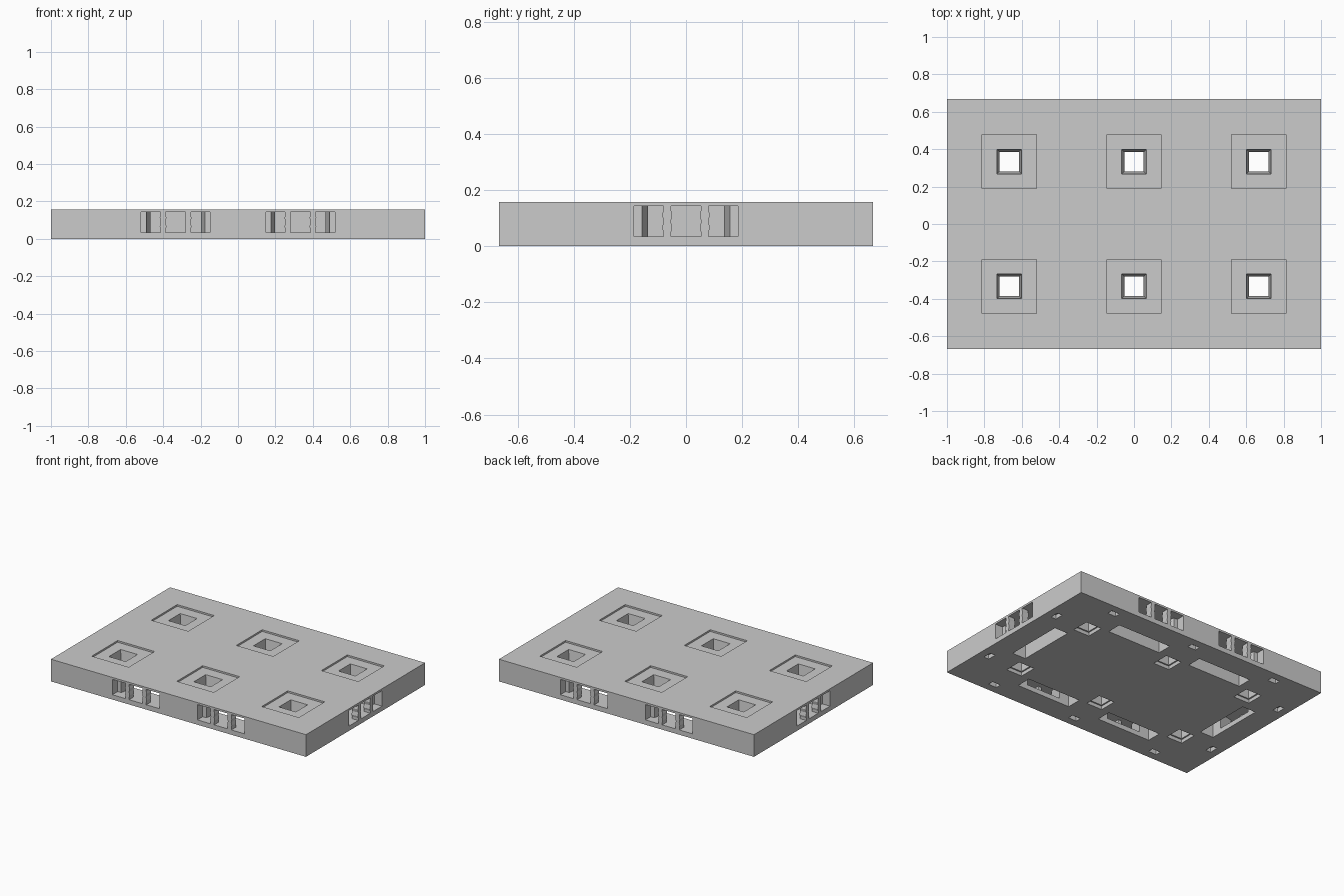
import bpy, bmesh, math
from mathutils import Matrix

cube = bpy.data.objects.get("Cube")
if cube:
    bpy.data.objects.remove(cube)

HX, HY, TOP = 1.0, 0.667, 0.157
UNIT = 0.667
FLOOR, CEIL = 0.034, 0.143      # clip channel heights

stone = bpy.data.materials.new("stone_grey")
stone.use_nodes = True
stone.diffuse_color = (0.6, 0.6, 0.6, 1)
stone.node_tree.nodes["Principled BSDF"].inputs["Base Color"].default_value = (0.6, 0.6, 0.6, 1)


def loft(bm, rings, place):
    """Closed solid through rings, each a list of (x, y, z) points."""
    loops = [[bm.verts.new(place @ Matrix.Translation(p).translation) for p in ring] for ring in rings]
    bm.faces.new(loops[0])
    bm.faces.new(loops[-1])
    n = len(loops[0])
    for a, b in zip(loops, loops[1:]):
        for i in range(n):
            bm.faces.new((a[i], a[(i + 1) % n], b[(i + 1) % n], b[i]))


def rect(hx, hy, z):
    return [(-hx, -hy, z), (hx, -hy, z), (hx, hy, z), (-hx, hy, z)]


def finish(name, bm):
    bmesh.ops.recalc_face_normals(bm, faces=bm.faces)
    mesh = bpy.data.meshes.new(name)
    bm.to_mesh(mesh)
    bm.free()
    mesh.materials.append(stone)
    ob = bpy.data.objects.new(name, mesh)
    bpy.context.collection.objects.link(ob)
    return ob


def build(name, rings, places):
    bm = bmesh.new()
    for place in places:
        loft(bm, rings, place)
    return finish(name, bm)


def edge_place(angle, along, reach):
    """Frame on a side: local x runs along the edge, local +y points inward."""
    return Matrix.Rotation(angle, 4, "Z") @ Matrix.Translation((along, -reach, 0))


long_sides, short_sides = (0, math.pi), (math.pi / 2, -math.pi / 2)
clips = [edge_place(a, s * UNIT / 2, HY) for a in long_sides for s in (-1, 1)]
clips += [edge_place(a, 0, HX) for a in short_sides]
notches = [edge_place(a, s * UNIT, HY - 0.075) for a in long_sides for s in (-1, 0, 1)]
notches += [edge_place(a, s * UNIT / 2, HX - 0.075) for a in short_sides for s in (-1, 1)]
cells = [Matrix.Translation((i * UNIT, j * UNIT / 2, 0)) for i in (-1, 0, 1) for j in (-1, 1)]

# Slab
slab = build("base_slab", [rect(HX, HY, 0), rect(HX, HY, TOP)], [Matrix()])

# Clip channels: wide mouth, ledge, then tapering throat
half = [(0.185, -0.02), (0.185, 0.06), (0.157, 0.06), (0.132, 0.18)]
plan = half + [(-x, y) for x, y in reversed(half)]
channels = build("channel_cutter", [[(x, y, z) for x, y in plan] for z in (FLOOR, CEIL)], clips)

# Clip pockets open underneath
pockets = build("pocket_cutter", [rect(0.21, 0.0525, -0.02), rect(0.21, 0.0525, CEIL)],
                [m @ Matrix.Translation((0, 0.2175, 0)) for m in clips])

# Shallow square recesses, flared through holes and underside notches
recesses = build("recess_cutter", [rect(0.145, 0.145, TOP - 0.012), rect(0.145, 0.145, TOP + 0.02)], cells)
profile = [(0.062, -0.02), (0.062, 0.025), (0.052, 0.025), (0.052, 0.03), (0.066, TOP - 0.012), (0.066, TOP + 0.01)]
holes = build("hole_cutter", [rect(h, h, z) for h, z in profile], cells)
slots = build("notch_cutter", [rect(0.032, 0.02, -0.02), rect(0.032, 0.02, 0.03)], notches)

for cutter in (channels, pockets, recesses, holes, slots):
    mod = slab.modifiers.new(cutter.name, "BOOLEAN")
    mod.operation, mod.solver, mod.object = "DIFFERENCE", "EXACT", cutter
bpy.context.view_layer.update()
cut_mesh = bpy.data.meshes.new_from_object(slab.evaluated_get(bpy.context.evaluated_depsgraph_get()))
slab.modifiers.clear()
slab.data = cut_mesh
for cutter in (channels, pockets, recesses, holes, slots):
    bpy.data.objects.remove(cutter)

# Thin rippled posts dividing each clip mouth into three
rows = [(0, 0.014), (0.15, 0.014), (0.28, 0.018), (0.5, 0.013), (0.72, 0.018), (0.85, 0.014), (1, 0.014)]
post = [rect(w, 0.025, FLOOR + t * (CEIL - FLOOR)) for t, w in rows]
build("mouth_posts", post, [m @ Matrix.Translation((s * 0.067, 0.025, 0)) for m in clips for s in (-1, 1)])
